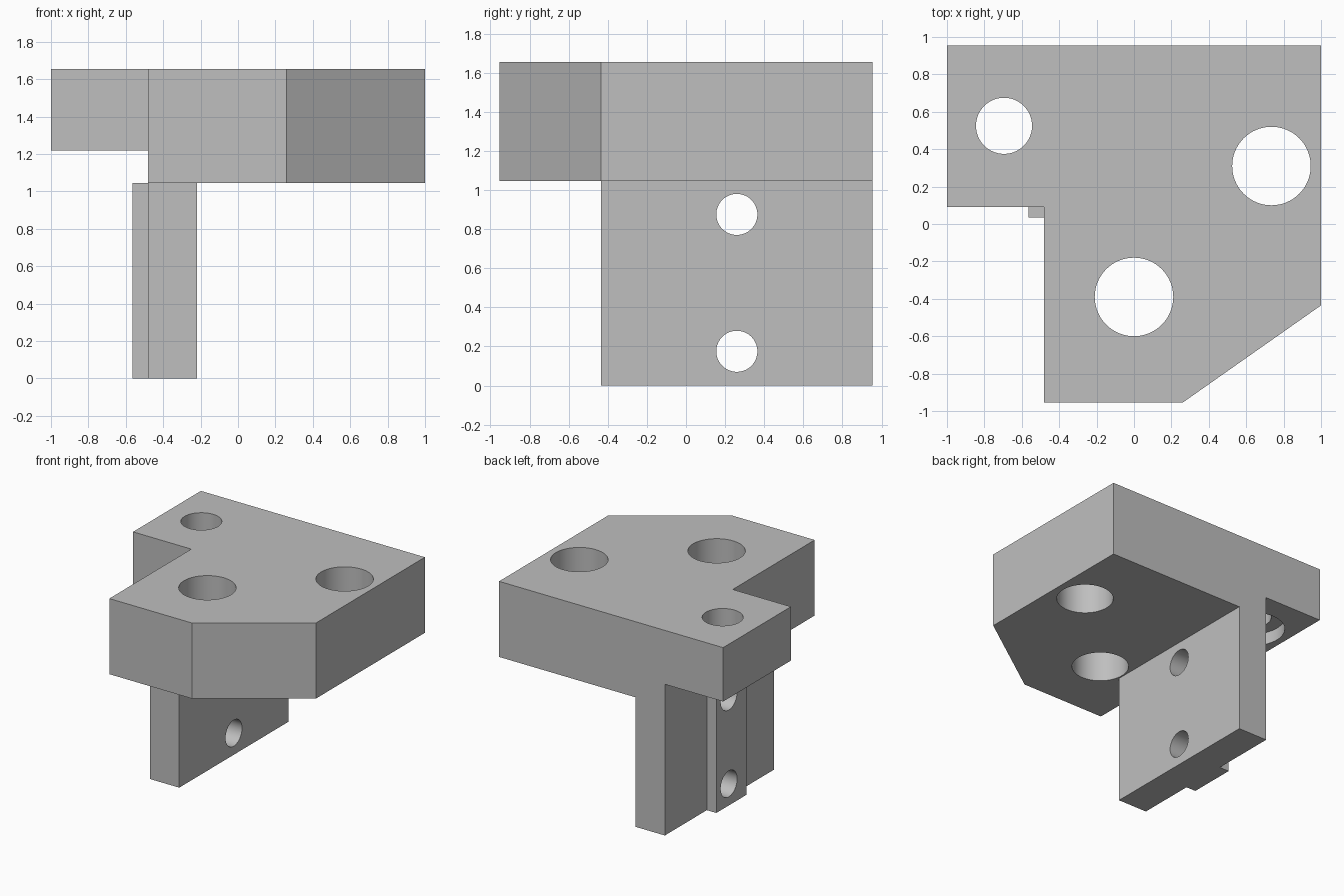
import bpy, bmesh, math
from mathutils import Matrix, Vector

if "Cube" in bpy.data.objects:
    bpy.data.objects.remove(bpy.data.objects["Cube"], do_unlink=True)

grey = bpy.data.materials.new("machined grey")
grey.use_nodes = True
grey.diffuse_color = (0.52, 0.52, 0.52, 1)
grey.node_tree.nodes["Principled BSDF"].inputs["Base Color"].default_value = (0.52, 0.52, 0.52, 1)

TOP, UNDER, WING_UNDER = 1.655, 1.045, 1.22


def finish(name, bm):
    bmesh.ops.recalc_face_normals(bm, faces=bm.faces)
    mesh = bpy.data.meshes.new(name)
    bm.to_mesh(mesh)
    bm.free()
    mesh.materials.append(grey)
    ob = bpy.data.objects.new(name, mesh)
    bpy.context.collection.objects.link(ob)
    return ob


def prism(name, outline, z0, z1):
    """Extrude a plan outline between two heights."""
    bm = bmesh.new()
    face = bm.faces.new([bm.verts.new((x, y, z0)) for x, y in outline])
    new = bmesh.ops.extrude_face_region(bm, geom=[face])["geom"]
    verts = [v for v in new if isinstance(v, bmesh.types.BMVert)]
    bmesh.ops.translate(bm, verts=verts, vec=(0, 0, z1 - z0))
    return finish(name, bm)


def box(name, x0, x1, y0, y1, z0, z1):
    return prism(name, [(x0, y0), (x1, y0), (x1, y1), (x0, y1)], z0, z1)


def drill(name, centre, radius, length, axis="Z"):
    bm = bmesh.new()
    turn = Matrix.Rotation(math.pi / 2, 4, "Y") if axis == "X" else Matrix()
    bmesh.ops.create_cone(bm, cap_ends=True, segments=64, radius1=radius, radius2=radius,
                          depth=length, matrix=Matrix.Translation(Vector(centre)) @ turn)
    ob = finish(name, bm)
    ob.hide_render = True
    return ob


def combine(target, tool, operation):
    mod = target.modifiers.new(tool.name, "BOOLEAN")
    mod.object, mod.operation, mod.solver = tool, operation, "EXACT"
    bpy.context.view_layer.objects.active = target
    bpy.ops.object.modifier_apply(modifier=mod.name)
    bpy.data.objects.remove(tool, do_unlink=True)


# Thick mounting block with one chamfered corner and two large holes
bracket = prism("mounting_bracket", [(-0.48, -0.955), (0.26, -0.955), (1, -0.435),
                                     (1, 0.955), (-0.48, 0.955)], UNDER, TOP)
for x, y in [(0, -0.39), (0.735, 0.31)]:
    combine(bracket, drill("block_hole", (x, y, 1.35), 0.21, 1), "DIFFERENCE")

# Thinner side wing with a hole counterbored from below
wing = box("side_wing", -1, -0.48, 0.09, 0.955, WING_UNDER, TOP)
combine(wing, drill("wing_hole", (-0.695, 0.525, 1.4), 0.15, 1), "DIFFERENCE")
combine(wing, drill("wing_counterbore", (-0.695, 0.525, WING_UNDER), 0.25, 0.2), "DIFFERENCE")

# Upright leg with a locating rib, drilled right through both
leg = box("upright_leg", -0.48, -0.22, -0.435, 0.955, 0, UNDER)
combine(leg, box("locating_rib", -0.565, -0.48, 0.035, 0.42, 0, UNDER), "UNION")
for z in (0.175, 0.875):
    combine(leg, drill("leg_hole", (-0.4, 0.26, z), 0.105, 1, "X"), "DIFFERENCE")

# Join into one solid and clean flat faces
combine(bracket, wing, "UNION")
combine(bracket, leg, "UNION")
bm = bmesh.new()
bm.from_mesh(bracket.data)
bmesh.ops.remove_doubles(bm, verts=bm.verts, dist=0.0001)
bmesh.ops.dissolve_limit(bm, angle_limit=0.01, verts=bm.verts, edges=bm.edges)
bm.to_mesh(bracket.data)
bm.free()

bpy.ops.object.select_all(action="DESELECT")
bracket.select_set(True)
bpy.context.view_layer.objects.active = bracket
bpy.ops.object.shade_smooth_by_angle(angle=math.radians(30))
